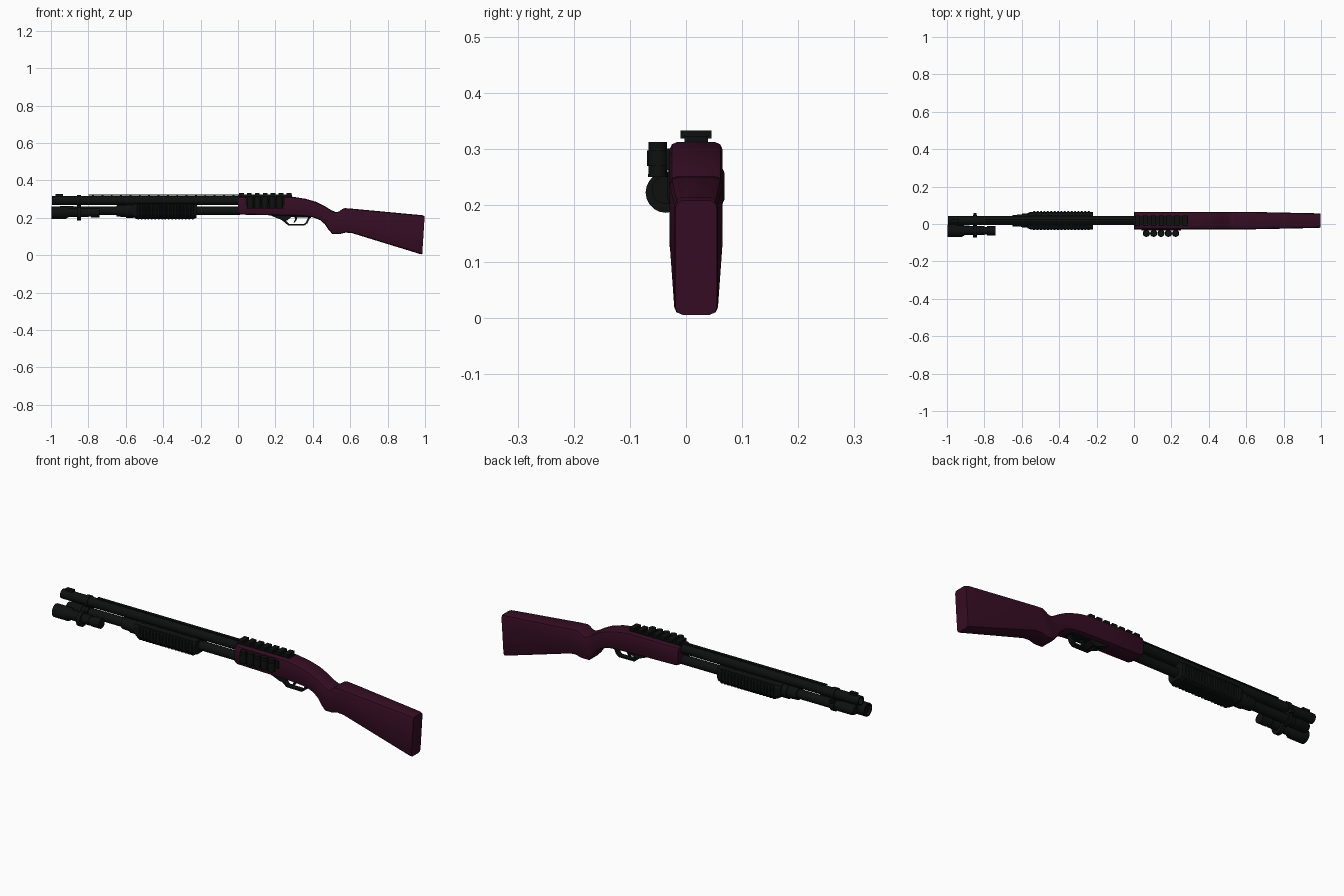
import bpy, bmesh, math
from mathutils import Vector

if "Cube" in bpy.data.objects:
    bpy.data.objects.remove(bpy.data.objects["Cube"])

CY = 0.018  # centre line of the gun in y


def material(name, rgb):
    m = bpy.data.materials.new(name)
    m.diffuse_color = (*rgb, 1)
    m.use_nodes = True
    m.node_tree.nodes["Principled BSDF"].inputs["Base Color"].default_value = m.diffuse_color
    return m


WOOD = material("dark_burgundy", (0.036, 0.004, 0.017))
BLACK = material("gun_black", (0.0045, 0.005, 0.005))


def finish(name, bm, mat, smooth=None):
    bmesh.ops.remove_doubles(bm, verts=bm.verts, dist=1e-5)
    bmesh.ops.recalc_face_normals(bm, faces=bm.faces)
    me = bpy.data.meshes.new(name)
    bm.to_mesh(me)
    bm.free()
    me.materials.append(mat)
    ob = bpy.data.objects.new(name, me)
    bpy.context.collection.objects.link(ob)
    if smooth:
        bpy.ops.object.select_all(action='DESELECT')
        ob.select_set(True)
        bpy.context.view_layer.objects.active = ob
        bpy.ops.object.shade_smooth_by_angle(angle=math.radians(smooth))
    return ob


def skin(bm, rings, caps=True):
    rows = [[bm.verts.new(p) for p in r] for r in rings]
    n = len(rows[0])
    for a, b in zip(rows, rows[1:]):
        for i in range(n):
            j = (i + 1) % n
            bm.faces.new((a[i], a[j], b[j], b[i]))
    if caps:
        bm.faces.new(rows[0])
        bm.faces.new(rows[-1])


def lathe(name, profile, y, z, axis='X', sides=20, mat=BLACK):
    """Revolve (position, radius) pairs round a line along x or z."""
    rings = []
    for t, r in profile:
        ring = []
        for k in range(sides):
            a = 2 * math.pi * k / sides
            c, s = r * math.cos(a), r * math.sin(a)
            # for a z axis, "z" holds the x position
            ring.append((t, y + c, z + s) if axis == 'X' else (z + s, y + c, t))
        rings.append(ring)
    bm = bmesh.new()
    skin(bm, rings)
    return finish(name, bm, mat, 35)


def loft(name, stations, chamfer, mat, smooth=None):
    """Chamfered box sections (x bottom, bottom z, x top, top z, half width)."""
    rings = []
    for xb, zb, xt, zt, w in stations:
        c, d = chamfer, chamfer * 0.3
        half = [(w - c, 0), (w - d, d), (w, c)]
        h = zt - zb
        right = half + [(y, h - t) for y, t in reversed(half)]
        loop = right + [(-y, t) for y, t in reversed(right)]
        rings.append([(xb + (xt - xb) * t / h, CY + y, zb + t) for y, t in loop])
    bm = bmesh.new()
    skin(bm, rings)
    return finish(name, bm, mat, smooth)


def boxes(name, items, mat=BLACK):
    """Several (x0, x1, y0, y1, z0, z1) boxes in one object."""
    bm = bmesh.new()
    for x0, x1, y0, y1, z0, z1 in items:
        skin(bm, [[(x, y0, z0), (x, y1, z0), (x, y1, z1), (x, y0, z1)] for x in (x0, x1)])
    return finish(name, bm, mat)


def plate(name, pts, half, mat=BLACK):
    """Side outline (x, z) extruded across the gun."""
    bm = bmesh.new()
    skin(bm, [[(x, CY + s * half, z) for x, z in pts] for s in (-1, 1)])
    return finish(name, bm, mat)


# receiver and stock in one flowing body
loft("receiver_and_stock", [
    (0.00, 0.225, 0.00, 0.308, 0.046), (0.015, 0.217, 0.005, 0.313, 0.047),
    (0.20, 0.213, 0.20, 0.313, 0.047), (0.28, 0.211, 0.29, 0.313, 0.047),
    (0.34, 0.209, 0.36, 0.302, 0.047), (0.40, 0.203, 0.42, 0.285, 0.047),
    (0.44, 0.187, 0.465, 0.262, 0.047), (0.465, 0.165, 0.50, 0.240, 0.047),
    (0.485, 0.135, 0.525, 0.230, 0.047), (0.505, 0.113, 0.542, 0.235, 0.047),
    (0.545, 0.113, 0.556, 0.246, 0.047), (0.575, 0.121, 0.57, 0.252, 0.047),
    (0.61, 0.118, 0.61, 0.249, 0.047), (0.975, 0.006, 0.985, 0.214, 0.039),
    (0.985, 0.005, 0.998, 0.209, 0.037)], 0.013, WOOD, 40)

# barrel with open muzzle, magazine tube with end cap
lathe("barrel", [(0.01, 0.024), (-0.995, 0.024), (-0.995, 0.018), (-0.93, 0.018)], CY, 0.293)
lathe("magazine_tube", [(0.01, 0.023), (-0.88, 0.023), (-0.88, 0.026), (-0.95, 0.026),
                        (-0.965, 0.02)], CY, 0.237)

# ventilated rib, front sight
rib = [(-0.8, 0.0, CY - 0.008, CY + 0.008, 0.320, 0.324)]
rib += [(x, x + 0.01, CY - 0.006, CY + 0.006, 0.31, 0.325)
        for x in [-0.78 + 0.05 * i for i in range(16)]]
boxes("barrel_rib", rib)
boxes("front_sight", [(-0.975, -0.935, CY - 0.009, CY + 0.009, 0.31, 0.327)])

# ribbed pump grip with narrower collar
sts = [(-0.57, 0.21, -0.57, 0.272, 0.04), (-0.545, 0.195, -0.555, 0.277, 0.047)]
n = 17
for i in range(n):
    x = -0.54 + i * 0.0182
    for dx, w, o in ((0, 0.047, 0.003), (0.003, 0.051, 0), (0.010, 0.051, 0), (0.013, 0.047, 0.003)):
        sts.append((x + dx, 0.192 + o, x + dx, 0.277, w))
sts += [(-0.222, 0.200, -0.218, 0.277, 0.047)]
loft("pump_grip", sts, 0.02, BLACK)
lathe("pump_collar", [(-0.65, 0.030), (-0.60, 0.033), (-0.60, 0.037), (-0.56, 0.037)], CY, 0.237)

# weapon light with stepped head and recessed lens
LY, LZ = -0.036, 0.228
lathe("light", [(-0.985, 0.026), (-0.997, 0.026), (-0.997, 0.033), (-0.92, 0.033), (-0.905, 0.024),
                (-0.80, 0.024), (-0.80, 0.021), (-0.785, 0.021), (-0.785, 0.025), (-0.74, 0.025)], LY, LZ)
# clamp bands round barrel, magazine and light
for nm, y, z, r in (("barrel_clamp", CY, 0.293, 0.029), ("magazine_clamp", CY, 0.237, 0.031),
                    ("light_clamp", LY, 0.223, 0.036)):
    lathe(nm, [(-0.86, r), (-0.84, r)], y, z)
boxes("clamp_screw", [(-0.857, -0.843, CY, 0.058, 0.255, 0.275)])

# top accessory rail with teeth
rail = [(0.0, 0.29, CY - 0.021, CY + 0.021, 0.308, 0.324)]
rail += [(x, x + 0.026, CY - 0.028, CY + 0.027, 0.319, 0.334)
         for x in [0.005 + 0.0425 * i for i in range(7)]]
boxes("top_rail", rail)

# side shell holder: backing plate, shells and retaining loops
boxes("shell_plate", [(0.04, 0.25, -0.036, -0.026, 0.262, 0.302)])
for i in range(5):
    x = 0.066 + 0.0392 * i
    lathe(f"shell_{i + 1}", [(0.251, 0.0165), (0.251, 0.018), (0.256, 0.018), (0.256, 0.0165),
                             (0.313, 0.0165)], -0.050, x, 'Z', 14)
    lathe(f"shell_loop_{i + 1}", [(0.270, 0.0192), (0.298, 0.0192)], -0.050, x, 'Z', 14)

# trigger housing, guard and trigger
plate("trigger_housing", [(0.18, 0.222), (0.18, 0.21), (0.24, 0.186), (0.262, 0.186),
                          (0.285, 0.204), (0.39, 0.200), (0.39, 0.222)], 0.024)
outer = [(0.225, 0.195), (0.268, 0.160), (0.355, 0.159), (0.372, 0.172), (0.388, 0.207)]
inner = [(0.378, 0.207), (0.363, 0.175), (0.352, 0.167), (0.272, 0.168), (0.240, 0.200)]
bm = bmesh.new()
skin(bm, [[(p[0], CY + s * 0.013, p[1]) for p in (outer[k], inner[4 - k])
           for s in ((-1, 1) if p is outer[k] else (1, -1))] for k in range(5)])
finish("trigger_guard", bm, BLACK)
plate("trigger", [(0.300, 0.212), (0.318, 0.212), (0.315, 0.192), (0.304, 0.174),
                  (0.297, 0.175), (0.305, 0.193)], 0.007)
